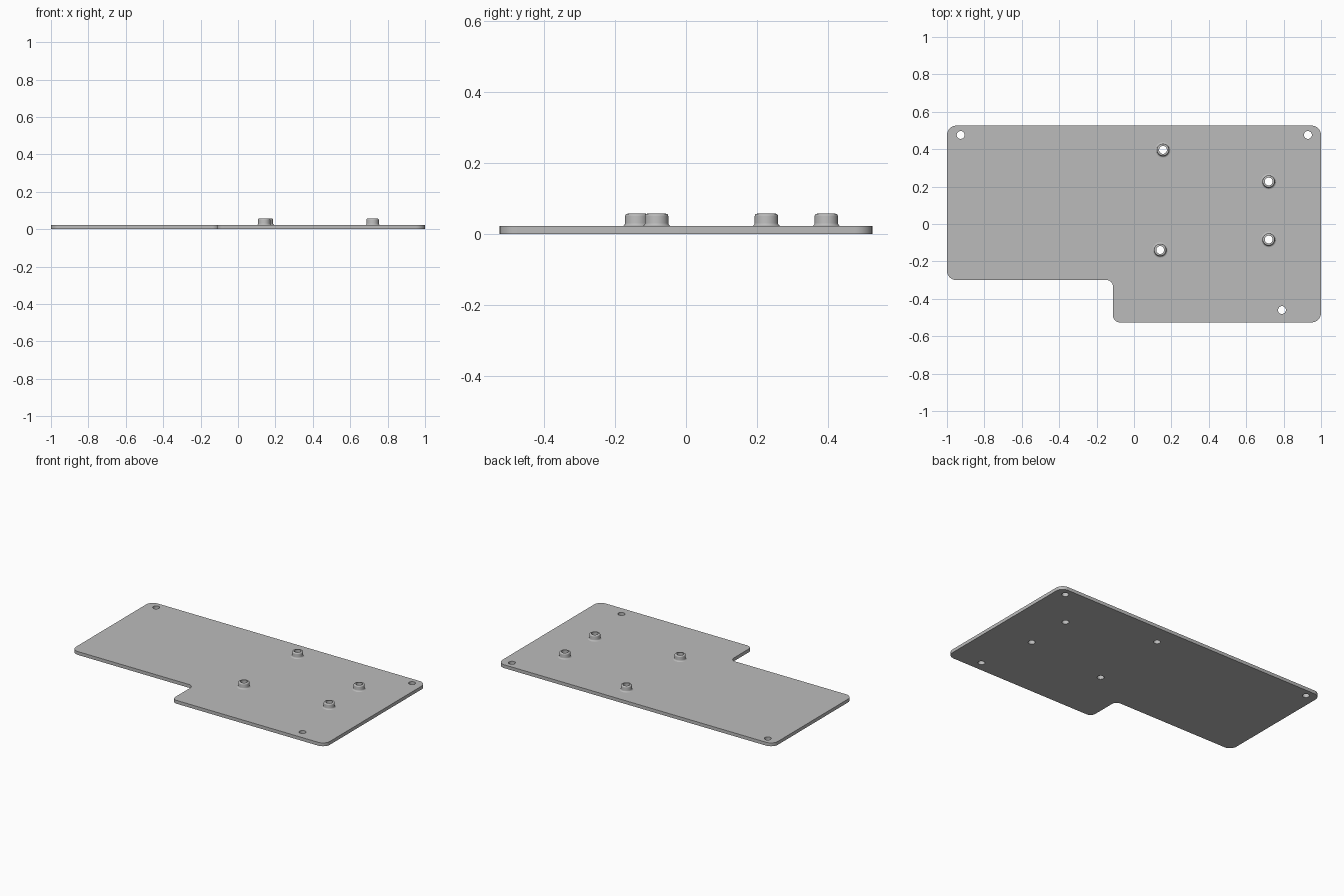
import bpy, bmesh, math
from mathutils import Vector

if "Cube" in bpy.data.objects:
    bpy.data.objects.remove(bpy.data.objects["Cube"])

THICK = 0.022          # plate thickness
TOP = 0.057            # top of the standoffs
HOLE = 0.021           # hole radius
SEG = 32

grey = bpy.data.materials.new("light_grey")
grey.diffuse_color = (0.5, 0.5, 0.5, 1)
grey.use_nodes = True
grey.node_tree.nodes["Principled BSDF"].inputs["Base Color"].default_value = grey.diffuse_color


def finish(name, bm):
    bmesh.ops.recalc_face_normals(bm, faces=bm.faces)
    me = bpy.data.meshes.new(name)
    bm.to_mesh(me)
    bm.free()
    ob = bpy.data.objects.new(name, me)
    bpy.context.collection.objects.link(ob)
    me.materials.append(grey)
    bpy.ops.object.select_all(action='DESELECT')
    ob.select_set(True)
    bpy.context.view_layer.objects.active = ob
    bpy.ops.object.shade_smooth_by_angle(angle=math.radians(35))
    return ob


def rounded(corners, steps=8):
    """Round each right-angled corner (x, y, radius) of a closed outline."""
    pts = []
    n = len(corners)
    for i, (x, y, r) in enumerate(corners):
        p = Vector((x, y))
        a = (Vector(corners[i - 1][:2]) - p).normalized()
        b = (Vector(corners[(i + 1) % n][:2]) - p).normalized()
        centre = p + (a + b) * r
        for k in range(steps + 1):
            t = k / steps * math.pi / 2
            pts.append(centre - b * r * math.cos(t) - a * r * math.sin(t))
    return pts


def circle(x, y, r):
    return [Vector((x + r * math.cos(2 * math.pi * k / SEG),
                    y + r * math.sin(2 * math.pi * k / SEG))) for k in range(SEG)]


# Hole positions
standoffs = [(0.155, 0.396), (0.72, 0.227), (0.72, -0.083), (0.14, -0.139)]
mounts = [(-0.927, 0.476), (0.93, 0.476), (0.791, -0.46)]

# Notched plate with rounded corners and through holes
outline = rounded([(-1, -0.3, 0.05), (-0.112, -0.3, 0.035), (-0.112, -0.526, 0.035),
                   (1, -0.526, 0.05), (1, 0.526, 0.05), (-1, 0.526, 0.05)])
bm = bmesh.new()
edges = []
for loop in [outline] + [circle(x, y, HOLE) for x, y in standoffs + mounts]:
    vs = [bm.verts.new((p.x, p.y, 0)) for p in loop]
    edges += [bm.edges.new((vs[i - 1], vs[i])) for i in range(len(vs))]
bmesh.ops.triangle_fill(bm, edges=edges, use_beauty=True, normal=(0, 0, 1))
ext = bmesh.ops.extrude_face_region(bm, geom=list(bm.faces), use_keep_orig=True)
bmesh.ops.translate(bm, vec=(0, 0, THICK),
                    verts=[g for g in ext["geom"] if isinstance(g, bmesh.types.BMVert)])
finish("plate", bm)

# Standoff profile: flared foot, straight wall, rounded rim, bore
R, FOOT, RIM = 0.033, 0.009, 0.007
profile = []
for k in range(6):
    t = k / 5 * math.pi / 2
    profile.append((R + FOOT - FOOT * math.sin(t), THICK + FOOT - FOOT * math.cos(t)))
for k in range(6):
    t = k / 5 * math.pi / 2
    profile.append((R - RIM + RIM * math.cos(t), TOP - RIM + RIM * math.sin(t)))
profile += [(HOLE, TOP), (HOLE, THICK)]

for i, (x, y) in enumerate(standoffs):
    bm = bmesh.new()
    rings = [[bm.verts.new((p.x, p.y, z)) for p in circle(x, y, r)] for r, z in profile]
    for a, b in zip(rings, rings[1:] + rings[:1]):
        for k in range(SEG):
            bm.faces.new((a[k - 1], a[k], b[k], b[k - 1]))
    # The foot sits on the plate, so its underside is left open
    under = [f for f in bm.faces if all(abs(v.co.z - THICK) < 1e-5 for v in f.verts)]
    bmesh.ops.recalc_face_normals(bm, faces=bm.faces)
    bmesh.ops.delete(bm, geom=under, context='FACES')
    finish(f"standoff_{i + 1}", bm)
